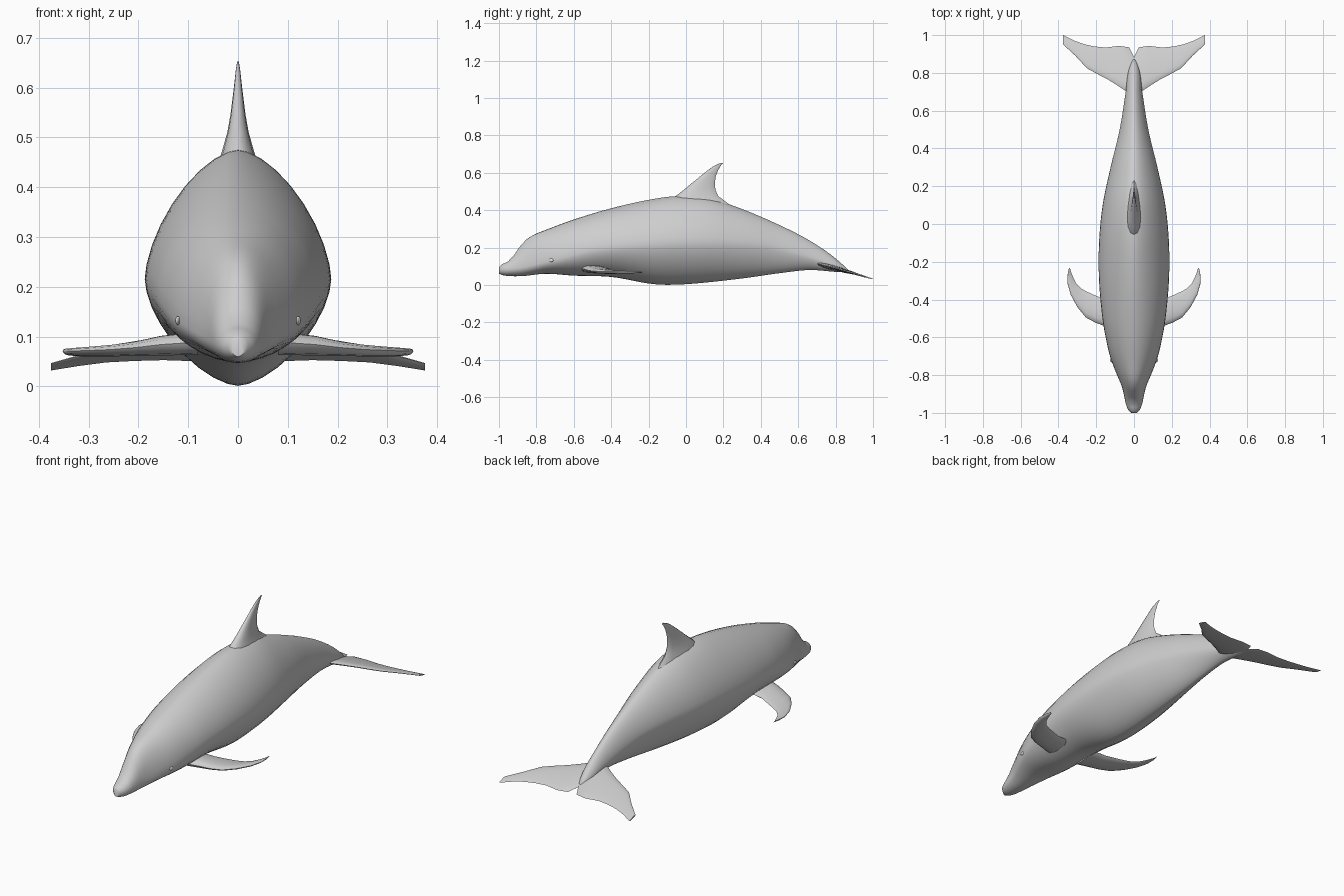
import bpy, bmesh, math
from mathutils import Vector

if "Cube" in bpy.data.objects:
    bpy.data.objects.remove(bpy.data.objects["Cube"])


def material(name, rgb):
    m = bpy.data.materials.new(name)
    m.diffuse_color = (*rgb, 1)
    m.use_nodes = True
    m.node_tree.nodes["Principled BSDF"].inputs["Base Color"].default_value = m.diffuse_color
    return m


GREY = material("light grey skin", (0.62, 0.62, 0.62))
WHITE = material("white eye", (0.95, 0.95, 0.95))


def finish(name, bm, mat, angle=40):
    bmesh.ops.recalc_face_normals(bm, faces=bm.faces)
    me = bpy.data.meshes.new(name)
    bm.to_mesh(me)
    bm.free()
    me.materials.append(mat)
    ob = bpy.data.objects.new(name, me)
    bpy.context.collection.objects.link(ob)
    bpy.ops.object.select_all(action='DESELECT')
    ob.select_set(True)
    bpy.context.view_layer.objects.active = ob
    bpy.ops.object.shade_smooth_by_angle(angle=math.radians(angle))
    return ob


def loft(name, rings, mat, angle=40):
    bm = bmesh.new()
    loops = [[bm.verts.new(p) for p in ring] for ring in rings]
    n = len(loops[0])
    for a, b in zip(loops, loops[1:]):
        for i in range(n):
            j = (i + 1) % n
            bm.faces.new((a[i], a[j], b[j], b[i]))
    bm.faces.new(loops[0])
    bm.faces.new(loops[-1][::-1])
    return finish(name, bm, mat, angle)


def curve(points, y):
    """Smooth interpolation through (y, value) points."""
    n = len(points)

    def slope(i):
        a, b = points[max(i - 1, 0)], points[min(i + 1, n - 1)]
        return (b[1] - a[1]) / (b[0] - a[0])
    k = 0
    while k < n - 2 and y > points[k + 1][0]:
        k += 1
    (y0, v0), (y1, v1) = points[k], points[k + 1]
    d = y1 - y0
    t = min(max((y - y0) / d, 0), 1)
    return ((2*t**3 - 3*t**2 + 1) * v0 + (t**3 - 2*t**2 + t) * d * slope(k)
            + (3*t**2 - 2*t**3) * v1 + (t**3 - t**2) * d * slope(k + 1))


# Body outlines along y: back, belly, half width, height of widest line, roundness
BACK = [(-1, .095), (-.985, .11), (-.95, .127), (-.915, .165), (-.885, .21), (-.835, .257),
        (-.73, .302), (-.6, .35), (-.4, .41), (-.2, .455), (-.05, .475), (.1, .468),
        (.22, .435), (.4, .365), (.61, .266), (.74, .187), (.82, .125), (.87, .078)]
BELLY = [(-1, .06), (-.97, .05), (-.88, .047), (-.75, .06), (-.6, .05), (-.4, .043),
         (-.2, .008), (-.1, .001), (.05, .008), (.3, .035), (.5, .063), (.66, .08),
         (.8, .07), (.87, .066)]
WIDTH = [(-1, .014), (-.985, .03), (-.95, .044), (-.9, .054), (-.85, .068), (-.8, .09),
         (-.7, .127), (-.6, .15), (-.5, .167), (-.3, .185), (-.1, .185), (.1, .166),
         (.3, .124), (.5, .076), (.7, .044), (.8, .032), (.87, .01)]
MID = [(-1, .08), (-.9, .09), (-.7, .135), (-.5, .185), (-.2, .215), (.1, .225),
       (.4, .21), (.6, .165), (.8, .1), (.87, .072)]
ROUND = [(-1, 2.0), (-.75, 1.95), (-.4, 1.7), (0, 1.6), (.87, 1.65)]


def body_ring(y, n=36):
    top, low, w, mid, p = (curve(c, y) for c in (BACK, BELLY, WIDTH, MID, ROUND))
    ring = []
    for i in range(n):
        a = 2 * math.pi * i / n
        c, s = math.cos(a), math.sin(a)
        x = math.copysign(abs(c) ** (2 / p), c) * w
        h = abs(s) ** (2 / p) * ((top - mid) if s > 0 else (mid - low))
        ring.append((x, y, mid + math.copysign(h, s)))
    return ring


ys = [-1, -.995, -.985, -.97] + [-.95 + 1.82 * i / 56 for i in range(57)]
loft("body", [body_ring(y) for y in ys], GREY, 50)


def fin(name, sections, axis, n=14):
    """Loft of lens sections: leading point, trailing point, half thickness."""
    rings = []
    for lead, trail, thick in sections:
        lead, trail = Vector(lead), Vector(trail)
        ring = []
        for i in range(n):
            a = 2 * math.pi * i / n
            t = (1 - math.cos(a)) / 2
            ring.append(lead.lerp(trail, t)
                        + Vector(axis) * math.sin(a) * (1.15 - .6 * t) * thick)
        rings.append(ring)
    return loft(name, rings, GREY, 50)


# Dorsal fin: height, front edge, rear edge, half thickness
DORSAL = [(.40, -.1, .27, .062), (.44, -.085, .22, .048), (.475, -.055, .172, .035),
          (.51, -.01, .157, .024), (.545, .032, .154, .017), (.58, .075, .159, .012),
          (.61, .112, .17, .008), (.635, .147, .184, .005), (.652, .183, .198, .002)]
fin("dorsal_fin", [((0, a, z), (0, b, z), h) for z, a, b, h in DORSAL], (1, 0, 0))

# Flippers: front edge x, y; rear edge x, y; height; half thickness
FLIPPER = [(.08, -.565, .08, -.41, .085, .026), (.155, -.54, .155, -.4, .08, .022),
           (.205, -.522, .21, -.376, .074, .016), (.255, -.495, .25, -.358, .07, .013),
           (.3, -.44, .28, -.342, .068, .011), (.335, -.375, .308, -.312, .067, .009),
           (.352, -.315, .323, -.28, .067, .007), (.352, -.27, .333, -.255, .067, .005),
           (.345, -.235, .339, -.234, .067, .002)]
# Tail flukes: front edge x, y; rear edge x, y; half thickness
FLUKE = [(0, .685, 0, .885, .016), (.03, .695, .025, .935, .015), (.085, .732, .08, .943, .012),
         (.14, .766, .15, .934, .01), (.2, .797, .21, .94, .009), (.25, .825, .265, .952, .007),
         (.31, .89, .32, .972, .006), (.375, .95, .375, 1.0, .004)]


def fluke_z(x, y):
    return .115 - .265 * (y - .7) - .03 * max(0, abs(x) - .27)


for s, side in ((1, "left"), (-1, "right")):
    fin(side + "_flipper", [((s * a, b, z + .004), (s * c, d, z - .002), h)
                            for a, b, c, d, z, h in FLIPPER], (0, 0, 1))
    fin(side + "_fluke", [((s * a, b, fluke_z(a, b)), (s * c, d, fluke_z(c, d)), h)
                          for a, b, c, d, h in FLUKE], (0, 0, 1))
    # Eye set into the side of the head
    bm = bmesh.new()
    bmesh.ops.create_uvsphere(bm, u_segments=12, v_segments=8, radius=.011)
    bmesh.ops.scale(bm, vec=(.5, 1.2, .8), verts=bm.verts)
    bmesh.ops.translate(bm, vec=(s * curve(WIDTH, -.72), -.72, .132), verts=bm.verts)
    finish(side + "_eye", bm, WHITE)
